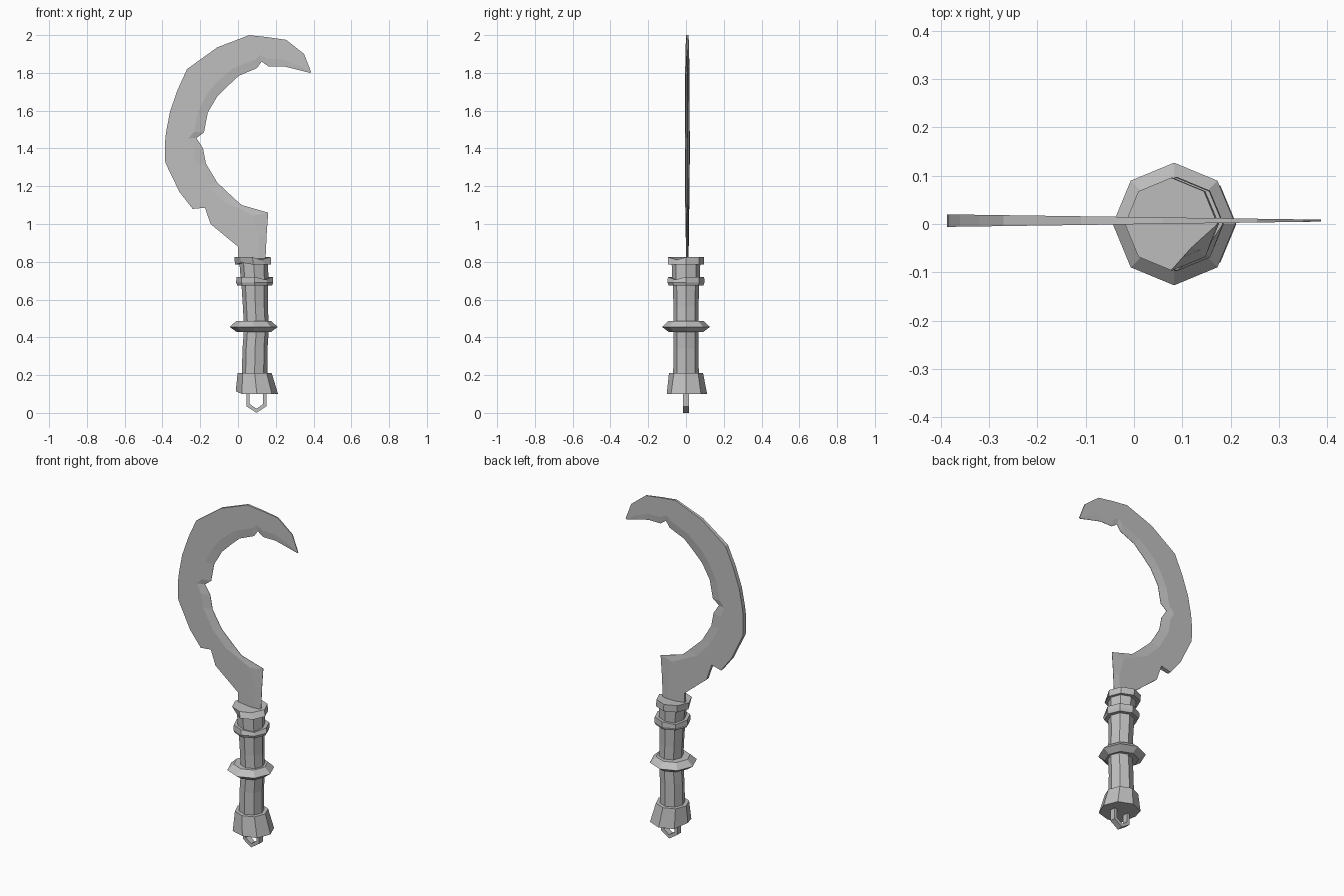
import bpy
import bmesh
from math import cos, sin, pi
from mathutils import Vector

cube = bpy.data.objects.get("Cube")
if cube:
    bpy.data.objects.remove(cube, do_unlink=True)

metal = bpy.data.materials.new("worn_grey")
metal.use_nodes = True
GREY = (0.52, 0.52, 0.52, 1)
metal.diffuse_color = GREY
metal.node_tree.nodes["Principled BSDF"].inputs["Base Color"].default_value = GREY


def finish(name, bm):
    bmesh.ops.remove_doubles(bm, verts=bm.verts, dist=0.0002)
    bmesh.ops.recalc_face_normals(bm, faces=bm.faces)
    mesh = bpy.data.meshes.new(name)
    bm.to_mesh(mesh)
    bm.free()
    mesh.materials.append(metal)
    obj = bpy.data.objects.new(name, mesh)
    bpy.context.collection.objects.link(obj)
    return obj


def loft(name, sections, closed=False, dents=()):
    """Skin a row of equal-length closed sections."""
    bm = bmesh.new()
    rings = [[bm.verts.new(p) for p in s] for s in sections]
    pairs = list(zip(rings, rings[1:]))
    if closed:
        pairs.append((rings[-1], rings[0]))
    else:
        bm.faces.new(rings[0])
        bm.faces.new(rings[-1])
    for a, b in pairs:
        for i in range(len(a)):
            j = (i + 1) % len(a)
            bm.faces.new((a[i], a[j], b[j], b[i]))
    for ring, corner, shift in dents:
        rings[ring][corner].co += Vector(shift)
    return finish(name, bm)


def octagon(z, cx, r):
    return [(cx + r * cos(i * pi / 4), r * sin(i * pi / 4), z) for i in range(8)]


def turned(name, levels, dents=()):
    return loft(name, [octagon(*lv) for lv in levels], dents=dents)


# Handle, slightly crooked, from pommel to collar: (height, centre x, radius)
turned("pommel", [(0.10, 0.10, 0.112), (0.212, 0.088, 0.09)],
       dents=[(0, 4, (0, 0, 0.015)), (0, 6, (0, 0.01, 0.0))])
turned("grip", [(0.2, 0.088, 0.068), (0.34, 0.09, 0.066), (0.45, 0.098, 0.066),
                (0.56, 0.092, 0.066), (0.70, 0.088, 0.071)])
turned("middle_ring", [(0.428, 0.084, 0.09), (0.455, 0.083, 0.127),
                       (0.487, 0.083, 0.092)])
turned("lower_collar", [(0.675, 0.088, 0.092), (0.69, 0.088, 0.098),
                        (0.72, 0.088, 0.096)],
       dents=[(2, 7, (-0.01, 0.01, -0.015)), (2, 3, (0, 0, -0.01))])
turned("neck", [(0.70, 0.088, 0.073), (0.80, 0.083, 0.076)])
turned("upper_collar", [(0.785, 0.08, 0.096), (0.825, 0.077, 0.096)],
       dents=[(1, 7, (-0.025, 0.02, -0.015)), (0, 5, (0.01, 0.01, 0.01))])

# Hanging loop under the pommel
outer = [(0.045, 0.13), (0.045, 0.035), (0.098, 0), (0.15, 0.035), (0.15, 0.13)]
inner = [(0.062, 0.12), (0.062, 0.047), (0.098, 0.022), (0.133, 0.047), (0.133, 0.12)]
loft("hanging_loop", [[(a, -0.017, b), (a, 0.017, b), (c, 0.017, d), (c, -0.017, d)]
                      for (a, b), (c, d) in zip(outer, inner)], closed=True)

# Blade stations: spine x, z and cutting edge x, z, with chips in both
stations = [
    (0.0, 0.80, 0.145, 0.80), (0.0, 0.88, 0.152, 0.95),
    (-0.145, 1.0, 0.16, 1.06), (-0.18, 1.10, 0.02, 1.10),
    (-0.24, 1.08, -0.02, 1.135), (-0.31, 1.17, -0.11, 1.22),
    (-0.385, 1.325, -0.17, 1.32), (-0.387, 1.39, -0.185, 1.40),
    (-0.385, 1.45, -0.22, 1.455), (-0.38, 1.49, -0.18, 1.485),
    (-0.36, 1.595, -0.16, 1.59), (-0.32, 1.71, -0.11, 1.675),
    (-0.27, 1.82, -0.06, 1.725), (-0.11, 1.935, 0.005, 1.785),
    (0.06, 2.0, 0.10, 1.825), (0.10, 1.995, 0.125, 1.86),
    (0.15, 1.99, 0.16, 1.835), (0.255, 1.975, 0.24, 1.835),
    (0.35, 1.90, 0.31, 1.818), (0.387, 1.805, 0.382, 1.80),
]


def blade_section(sx, sz, ex, ez):
    mid = 0.007
    bx, bz = sx + (ex - sx) * 0.74, sz + (ez - sz) * 0.74

    def half(x):
        return 0.002 + 0.011 * (0.39 - x) / 0.78
    hs, hb, he = half(sx), half(bx), 0.001
    return [(sx, mid - hs, sz), (bx, mid - hb, bz), (ex, mid - he, ez),
            (ex, mid + he, ez), (bx, mid + hb, bz), (sx, mid + hs, sz)]


loft("curved_blade", [blade_section(*s) for s in stations])
